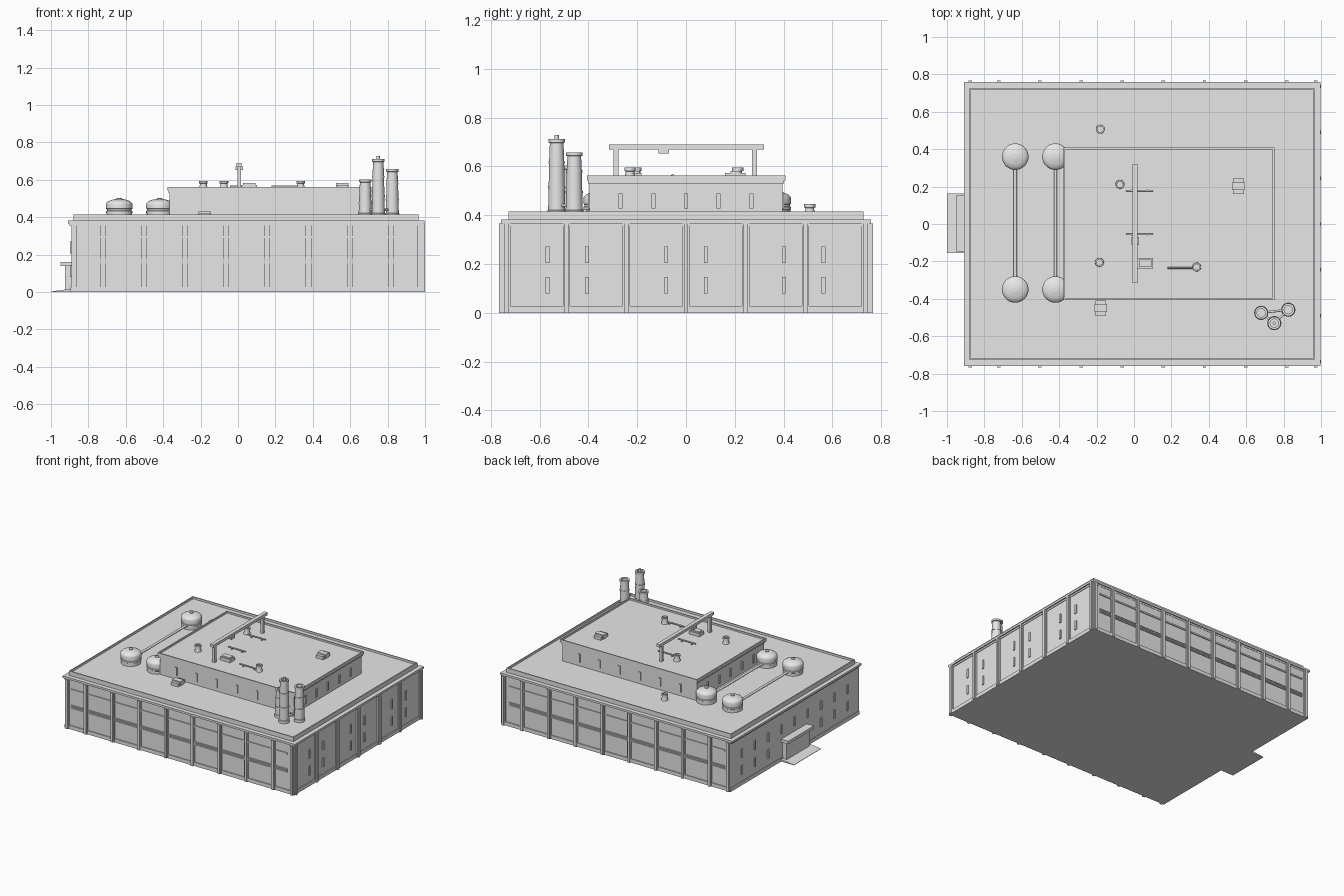
import bpy
import bmesh
import math
from mathutils import Vector

default = bpy.data.objects.get("Cube")
if default:
    bpy.data.objects.remove(default, do_unlink=True)

grey = bpy.data.materials.new("light_grey")
grey.use_nodes = True
TONE = (0.8, 0.8, 0.8, 1)
grey.diffuse_color = TONE
grey.node_tree.nodes["Principled BSDF"].inputs["Base Color"].default_value = TONE


def finish(name, bm, smooth=False):
    bmesh.ops.recalc_face_normals(bm, faces=bm.faces)
    mesh = bpy.data.meshes.new(name)
    bm.to_mesh(mesh)
    bm.free()
    mesh.materials.append(grey)
    obj = bpy.data.objects.new(name, mesh)
    bpy.context.collection.objects.link(obj)
    if smooth:
        bpy.ops.object.select_all(action='DESELECT')
        obj.select_set(True)
        bpy.context.view_layer.objects.active = obj
        bpy.ops.object.shade_smooth_by_angle(angle=math.radians(35))
    return obj


def add_box(bm, x0, x1, y0, y1, z0, z1):
    made = bmesh.ops.create_cube(bm, size=1)["verts"]
    for v in made:
        v.co = Vector((x1 if v.co.x > 0 else x0,
                       y1 if v.co.y > 0 else y0,
                       z1 if v.co.z > 0 else z0))
    return made


def boxes(name, specs):
    bm = bmesh.new()
    for s in specs:
        add_box(bm, *s)
    return finish(name, bm)


def tray(name, x0, x1, y0, y1, z0, z1, rim, depth):
    """Slab whose top is sunk inside a raised rim."""
    bm = bmesh.new()
    add_box(bm, x0, x1, y0, y1, z0, z1)
    bm.normal_update()
    top = [f for f in bm.faces if f.normal.z > 0.9]
    bmesh.ops.inset_region(bm, faces=top, thickness=rim)
    low = bmesh.ops.extrude_face_region(bm, geom=top)["geom"]
    bmesh.ops.delete(bm, geom=top, context='FACES')
    for v in low:
        if isinstance(v, bmesh.types.BMVert):
            v.co.z -= depth
    return finish(name, bm)


def lathe(name, x, y, profile, sides=24):
    """Spin a radius/height profile about a vertical axis."""
    bm = bmesh.new()
    pts = [bm.verts.new((x + r, y, z)) for r, z in profile]
    edges = [bm.edges.new(p) for p in zip(pts, pts[1:])]
    bmesh.ops.spin(bm, geom=pts + edges, cent=(x, y, 0), axis=(0, 0, 1),
                   angle=math.tau, steps=sides)
    bmesh.ops.remove_doubles(bm, verts=bm.verts, dist=0.0001)
    return finish(name, bm, True)


def pipe(name, a, b, radius):
    a, b = Vector(a), Vector(b)
    bm = bmesh.new()
    bmesh.ops.create_cone(bm, cap_ends=True, segments=12, radius1=radius,
                          radius2=radius, depth=(b - a).length)
    turn = (b - a).to_track_quat('Z', 'Y').to_matrix().to_4x4()
    turn.translation = (a + b) / 2
    bm.transform(turn)
    return finish(name, bm, True)


# Main hall, plinth, cornice and roof
LEFT, RIGHT, DEEP = -0.89, 0.982, 0.748
ROOF, DECK = 0.4, 0.55
boxes("main_walls", [(LEFT, RIGHT, -DEEP, DEEP, 0, 0.37)])
boxes("plinth", [(LEFT - 0.005, RIGHT + 0.007, -DEEP - 0.007, DEEP + 0.007, 0, 0.027)])
boxes("main_cornice", [(-0.91, 0.996, -0.758, 0.758, 0.367, 0.382),
                       (-0.9, 0.986, -0.75, 0.75, 0.355, 0.367)])
tray("main_roof", -0.88, 0.965, -0.727, 0.727, 0.38, 0.415, 0.011, 0.015)

# Pilasters: a wide strip with a narrower face, front, back and one end
long_wall = [-0.875, 0.972] + [-0.723 + 0.22 * i for i in range(8)]
long_pilasters, end_pilasters = [], []
for half, reach in ((0.015, 0.01), (0.009, 0.018)):
    for x in long_wall:
        for s in (-1, 1):
            y0, y1 = sorted((s * (DEEP - 0.01), s * (DEEP + reach)))
            long_pilasters.append((x - half, x + half, y0, y1, 0, 0.366))
    for i in range(-3, 4):
        y = 0.245 * i
        end_pilasters.append((RIGHT - 0.01, RIGHT + reach, y - half, y + half, 0, 0.366))
boxes("long_wall_pilasters", long_pilasters)
boxes("end_wall_pilasters", end_pilasters)

# Ribbon windows on the long walls
ribbons = []
for z0, z1 in ((0.288, 0.299), (0.152, 0.159), (0.162, 0.17), (0.173, 0.18)):
    for s in (-1, 1):
        y0, y1 = sorted((s * (DEEP - 0.01), s * (DEEP + 0.007)))
        ribbons.append((-0.845, 0.93, y0, y1, z0, z1))
boxes("ribbon_windows", ribbons)

# Narrow windows on the end walls
slits = []
for z in (0.08, 0.205):
    for bay in (-0.487, 0, 0.482):
        for s in (-1, 1):
            y = bay + s * 0.081
            slits.append((RIGHT - 0.01, RIGHT + 0.007, y - 0.008, y + 0.008, z, z + 0.066))
    for i in range(-4, 5):
        y = 0.155 * i
        if abs(i) > 1 or z > 0.15:
            slits.append((LEFT - 0.007, LEFT + 0.01, y - 0.008, y + 0.008, z, z + 0.066))
boxes("end_wall_windows", slits)

# Entrance porch with canopy and sloping step
boxes("entrance_porch", [(-0.925, LEFT, -0.13, 0.14, 0, 0.145)])
boxes("entrance_canopy", [(-0.948, LEFT, -0.147, 0.155, 0.14, 0.162)])
bm = bmesh.new()
for v in add_box(bm, -1, LEFT, -0.155, 0.162, 0, 0.018):
    if v.co.x < -0.95 and v.co.z > 0.01:
        v.co.z = 0.003
finish("entrance_step", bm)

# Upper storey
boxes("upper_walls", [(-0.365, 0.737, -0.395, 0.395, 0.39, 0.545)])
boxes("upper_cornice", [(-0.372, 0.744, -0.402, 0.402, 0.53, 0.542)])
tray("upper_roof", -0.378, 0.75, -0.405, 0.408, 0.542, 0.562, 0.012, 0.012)
upper_slits = []
for i in range(6):
    x = -0.23 + 0.166 * i
    upper_slits += [(x - 0.008, x + 0.008, -0.402, -0.39, 0.428, 0.49),
                    (x - 0.008, x + 0.008, 0.39, 0.402, 0.428, 0.49)]
for i in range(-2, 3):
    y = 0.134 * i
    upper_slits += [(0.73, 0.744, y - 0.008, y + 0.008, 0.428, 0.49),
                    (-0.372, -0.36, y - 0.008, y + 0.008, 0.428, 0.49)]
boxes("upper_windows", upper_slits)

# Gantry crane
boxes("gantry_beam", [(-0.008, 0.02, -0.315, 0.32, 0.67, 0.69)])
boxes("gantry_posts", [(-0.004, 0.016, y - 0.01, y + 0.01, DECK, 0.672)
                       for y in (-0.287, 0.28)])
boxes("gantry_trolley", [(-0.014, 0.026, -0.112, -0.07, 0.652, 0.672)])

# Storage tanks: drum, groove, drum, dome, cap
tank = [(0, 0), (0.068, 0), (0.068, 0.022), (0.071, 0.024), (0.071, 0.034), (0.066, 0.036),
        (0.066, 0.044), (0.071, 0.046), (0.071, 0.068)]
tank += [(0.071 * math.cos(a), 0.068 + 0.03 * math.sin(a))
         for a in (math.radians(15 * k) for k in range(1, 6))]
tank += [(0.014, 0.098), (0.014, 0.103), (0, 0.103)]
for x in (-0.635, -0.42):
    for y in (-0.35, 0.36):
        lathe("storage_tank", x, y, [(r, ROOF + z) for r, z in tank], 32)
    pipe("tank_pipe", (x, -0.35, ROOF + 0.025), (x, 0.36, ROOF + 0.025), 0.009)

# Chimneys, tapered with bands and a hollow collar
stacks = [(0.68, -0.475, 0.603), (0.75, -0.53, 0.712), (0.825, -0.458, 0.658)]
for x, y, top in stacks:
    prof = [(0.038, ROOF), (0.038, ROOF + 0.02), (0.035, ROOF + 0.022)]
    for t in (0.35, 0.68):
        z, r = ROOF + t * (top - ROOF), 0.035 - 0.006 * t
        prof += [(r, z), (r + 0.003, z), (r + 0.003, z + 0.008), (r, z + 0.008)]
    prof += [(0.028, top - 0.016), (0.034, top - 0.014), (0.034, top),
             (0.022, top), (0.022, top - 0.02), (0, top - 0.02)]
    lathe("chimney", x, y, prof)
lathe("chimney_tip", 0.75, -0.53, [(0.009, 0.69), (0.009, 0.728), (0, 0.728)], 12)
for a, b in ((0, 2), (0, 1), (1, 2)):
    pipe("chimney_link", (*stacks[a][:2], 0.44), (*stacks[b][:2], 0.44), 0.006)

# Round roof vents
vent = [(0.024, 0), (0.018, 0.025), (0.018, 0.03), (0.023, 0.032),
        (0.023, 0.045), (0.015, 0.045), (0.015, 0.035), (0, 0.035)]
for x, y, base in ((-0.185, -0.205, DECK), (-0.075, 0.212, DECK),
                   (0.335, -0.23, DECK), (-0.18, 0.507, ROOF)):
    lathe("roof_vent", x, y, [(r, base + z) for r, z in vent], 16)

# Boxy air units with a raised middle
for x, y, w, d, base in ((0.558, 0.202, 0.058, 0.084, DECK), (0.06, -0.21, 0.085, 0.056, DECK),
                         (-0.178, -0.45, 0.058, 0.084, ROOF)):
    boxes("air_unit", [(x - w / 2, x + w / 2, y - d / 2, y + d / 2, base, base + 0.023),
                       (x - 0.034, x + 0.034, y - 0.02, y + 0.02, base, base + 0.032)])

# Thin service pipes on the upper roof
for x0, x1, y in ((-0.042, 0.102, 0.178), (-0.042, 0.102, -0.055), (0.18, 0.33, -0.235)):
    pipe("roof_pipe", (x0, y, DECK + 0.014), (x1, y, DECK + 0.014), 0.005)
    boxes("roof_pipe_stands", [(x - 0.004, x + 0.004, y - 0.006, y + 0.006, DECK - 0.002, DECK + 0.014)
                               for x in (x0 + 0.03, x1 - 0.03)])
